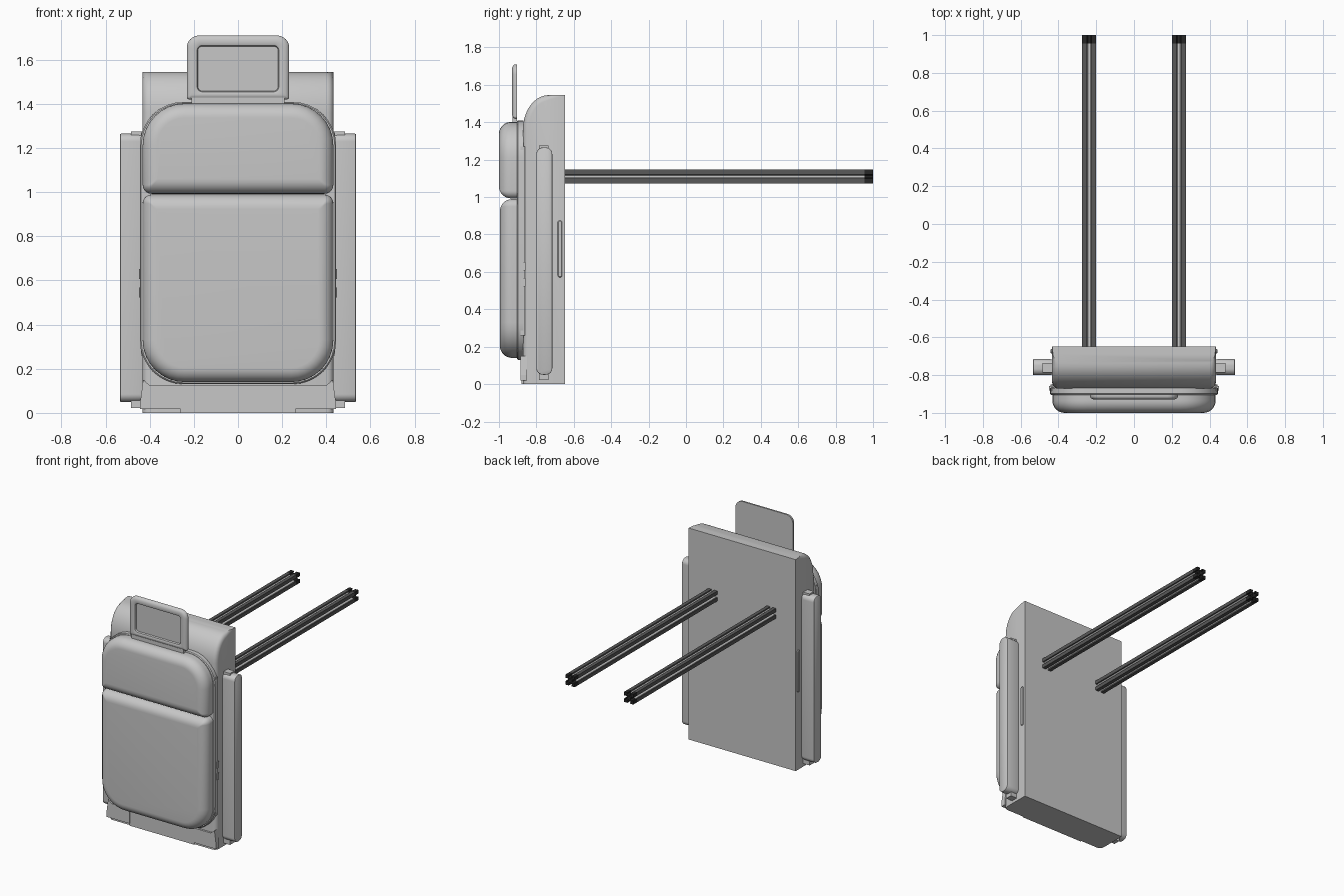
import bpy, bmesh, math

if "Cube" in bpy.data.objects:
    bpy.data.objects.remove(bpy.data.objects["Cube"])


def material(name, v):
    m = bpy.data.materials.new(name)
    m.diffuse_color = (v, v, v, 1)
    m.use_nodes = True
    m.node_tree.nodes["Principled BSDF"].inputs["Base Color"].default_value = m.diffuse_color
    return m


grey = material("light_grey", 0.57)
dark = material("dark_grey", 0.1)
black = material("near_black", 0.02)


def finish(name, bm, smooth=True):
    bmesh.ops.recalc_face_normals(bm, faces=bm.faces)
    me = bpy.data.meshes.new(name)
    bm.to_mesh(me)
    bm.free()
    ob = bpy.data.objects.new(name, me)
    bpy.context.collection.objects.link(ob)
    me.materials.append(grey)
    if smooth:
        bpy.ops.object.select_all(action='DESELECT')
        ob.select_set(True)
        bpy.context.view_layer.objects.active = ob
        bpy.ops.object.shade_smooth_by_angle(angle=math.radians(35))
    return ob


def loft(name, layers, axis, smooth=True, bevel=None):
    """Bridge (outline, position) layers stacked along an axis, capped at both ends."""
    bm = bmesh.new()
    rings = []
    for pts, t in layers:
        rings.append([bm.verts.new((t, u, v) if axis == 'x' else (u, t, v)) for u, v in pts])
    for a, b in zip(rings, rings[1:]):
        n = len(a)
        for i in range(n):
            j = (i + 1) % n
            bm.faces.new((a[i], a[j], b[j], b[i]))
    bm.faces.new(rings[0])
    bm.faces.new(rings[-1])
    if bevel:
        bmesh.ops.recalc_face_normals(bm, faces=bm.faces)
        edges = [e for e in bm.edges if bevel(e)]
        bmesh.ops.bevel(bm, geom=edges, offset=0.03, segments=3, profile=0.5, affect='EDGES')
    return finish(name, bm, smooth)


def rrect(u0, u1, v0, v1, rb, rt, inset=0.0, n=8):
    """Rounded rectangle with separate bottom and top radii, shrunk by inset."""
    u0, u1, v0, v1 = u0 + inset, u1 - inset, v0 + inset, v1 - inset
    rb, rt = max(rb - inset, 0.006), max(rt - inset, 0.006)
    pts = []
    for cu, cv, r, start in ((u1 - rb, v0 + rb, rb, -90), (u1 - rt, v1 - rt, rt, 0),
                             (u0 + rt, v1 - rt, rt, 90), (u0 + rb, v0 + rb, rb, 180)):
        for i in range(n + 1):
            a = math.radians(start + 90 * i / n)
            pts.append((cu + r * math.cos(a), cv + r * math.sin(a)))
    return pts


def box(name, x0, x1, y0, y1, z0, z1):
    sq = [(x0, z0), (x1, z0), (x1, z1), (x0, z1)]
    return loft(name, [(sq, y0), (sq, y1)], 'y', False)


# Main back shell: flat back, curved upper front, softened front side edges
prof = [(-0.648, 0.0), (-0.872, 0.0), (-0.872, 1.36)]
for i in range(1, 11):
    a = math.radians(9 * i)
    prof.append((-0.735 - 0.137 * math.cos(a), 1.36 + 0.185 * math.sin(a)))
prof.append((-0.648, 1.545))


def front_side_edge(e):
    a, b = e.verts
    return (abs(a.co.x - b.co.x) < 1e-5 and max(a.co.y, b.co.y) < -0.73
            and abs(a.co.z - b.co.z) > 1e-4)


loft("back_shell", [(prof, -0.433), (prof, 0.433)], 'x', True, front_side_edge)

# Cushion tray and two soft cushions
tray = (-0.445, 0.445, 0.13, 1.41, 0.20, 0.20)
loft("cushion_tray", [(rrect(*tray), -0.868), (rrect(*tray), -0.898),
                      (rrect(*tray, inset=0.006), -0.904)], 'y')


def cushion(name, z0, z1, rb, rt, front, soft):
    dims = (-0.432, 0.432, z0, z1, rb, rt)
    layers = [(rrect(*dims), -0.895), (rrect(*dims), front + soft)]
    for i in range(1, 9):
        a = math.radians(90 * i / 8)
        layers.append((rrect(*dims, inset=soft * (1 - math.cos(a))),
                       front + soft - soft * math.sin(a)))
    return loft(name, layers, 'y')


cushion("upper_cushion", 0.993, 1.402, 0.04, 0.19, -1.0, 0.065)
cushion("lower_cushion", 0.14, 0.989, 0.19, 0.04, -0.995, 0.065)

# Framed head panel with a rounded rim and recessed centre, and its hinge
head = (-0.232, 0.232, 1.42, 1.71, 0.012, 0.055)
recess = (-0.185, 0.185, 1.455, 1.665, 0.022, 0.022)
loft("head_panel", [(rrect(*head, inset=i), y) for i, y in
                    ((0, -0.903), (0, -0.915), (0.004, -0.922), (0.016, -0.929))] +
     [(rrect(*recess, inset=i), y) for i, y in
      ((-0.008, -0.929), (0, -0.926), (0.004, -0.915))], 'y')
box("head_hinge", -0.21, 0.21, -0.928, -0.903, 1.38, 1.43)

# Lower front panel
box("lower_panel", -0.26, 0.26, -0.88, -0.86, 0.0, 0.125)

for side, s in (("left", -1), ("right", 1)):
    # Folded armrest with pivots at both ends
    arm = (-0.80, -0.715, 0.05, 1.265, 0.035, 0.035)
    loft(side + "_armrest", [(rrect(*arm, inset=i), s * x) for i, x in
                             ((0.003, 0.43), (0, 0.45), (0, 0.53),
                              (0.001, 0.533), (0.004, 0.535))], 'x')
    for tag, z0, z1 in (("lower", 0.022, 0.07), ("upper", 1.24, 1.275)):
        box(f"{side}_{tag}_pivot", *sorted((s * 0.43, s * 0.485)), -0.785, -0.735, z0, z1)

    # Side grip near the back
    grip = (-0.686, -0.662, 0.57, 0.875, 0.012, 0.012)
    loft(side + "_grip", [(rrect(*grip), s * 0.43), (rrect(*grip), s * 0.438),
                          (rrect(*grip, inset=0.004), s * 0.442)], 'x')

    # Trim strip, latch buttons and foot bracket
    box(side + "_trim", *sorted((s * 0.41, s * 0.44)), -0.884, -0.862, 0.26, 1.27)
    for tag, z in (("upper", 0.63), ("lower", 0.545)):
        box(f"{side}_{tag}_button", *sorted((s * 0.42, s * 0.449)), -0.881, -0.858, z - 0.023, z + 0.023)
    foot = [(s * 0.255, 0.018), (s * 0.443, 0.018), (s * 0.443, 0.05), (s * 0.43, 0.15),
            (s * 0.40, 0.125), (s * 0.255, 0.125)]
    loft(side + "_foot_bracket", [(foot, -0.886), (foot, -0.85)], 'y', False)

    # Slotted mounting rail running backwards: dark lobes, light slots, black tip
    quarter = [(0.006, 0.014), (0.02, 0.028), (0.011, 0.028), (0.011, 0.037), (0.037, 0.037),
               (0.037, 0.011), (0.028, 0.011), (0.028, 0.02), (0.014, 0.006)]
    rail = []
    for k in range(4):
        c, d = round(math.cos(-k * math.pi / 2)), round(math.sin(-k * math.pi / 2))
        rail += [(s * 0.237 + c * u - d * v, 1.11 + d * u + c * v) for u, v in quarter]
    ob = loft(side + "_rail", [(rail, -0.66), (rail, 0.955), (rail, 1.0)], 'y', False)
    ob.data.materials.append(dark)
    ob.data.materials.append(black)
    for f in ob.data.polygons:
        depth = math.hypot(f.center.x - s * 0.237, f.center.z - 1.11)
        f.material_index = 2 if f.center.y > 0.955 else (0 if depth < 0.027 else 1)
